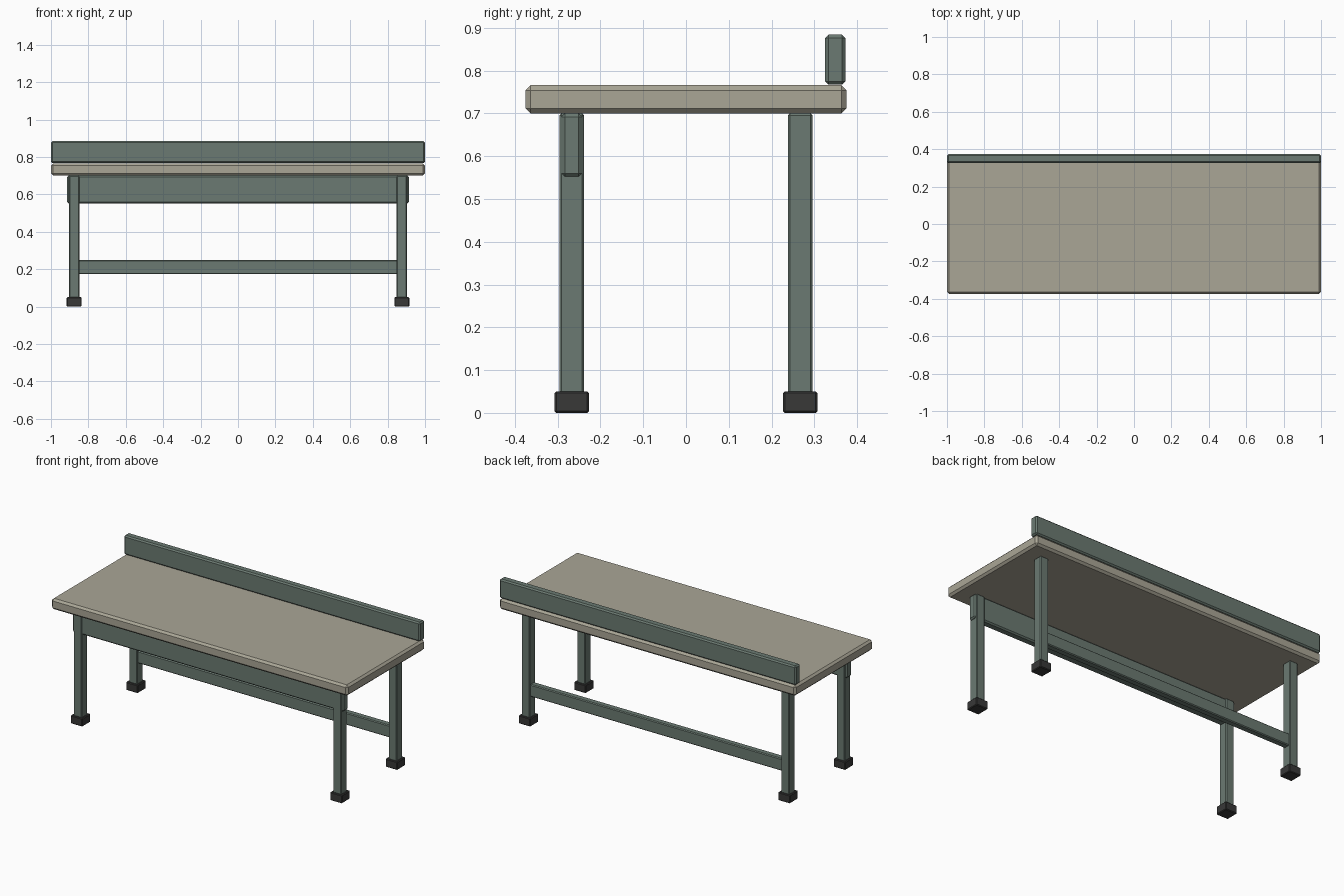
import bpy

cube = bpy.data.objects.get("Cube")
if cube:
    bpy.data.objects.remove(cube, do_unlink=True)


def make_material(name, rgb):
    mat = bpy.data.materials.new(name)
    mat.use_nodes = True
    color = (*rgb, 1)
    mat.diffuse_color = color
    bsdf = next(n for n in mat.node_tree.nodes if n.type == "BSDF_PRINCIPLED")
    bsdf.inputs["Base Color"].default_value = color
    return mat


def box(name, x, y, z, mat, chamfer):
    """Chamfered box; x, y and z are (min, max) ranges."""
    bpy.ops.mesh.primitive_cube_add(size=1, location=[sum(r) / 2 for r in (x, y, z)])
    obj = bpy.context.object
    obj.name = name
    obj.scale = [r[1] - r[0] for r in (x, y, z)]
    bpy.ops.object.transform_apply(location=False, rotation=False, scale=True)
    obj.data.materials.append(mat)
    bevel = obj.modifiers.new("Chamfer", "BEVEL")
    bevel.width = chamfer
    bevel.segments = 1
    return obj


def around(center, width):
    return center - width / 2, center + width / 2


paint = make_material("green_grey_paint", (0.147, 0.195, 0.168))
top_mat = make_material("beige_top", (0.402, 0.381, 0.305))
rubber = make_material("dark_rubber", (0.04, 0.04, 0.039))

LEG_X, LEG_Y = 0.876, 0.267
TOP_Z = 0.70

# Worktop and the board along its back edge
box("worktop", (-1, 1), (-0.375, 0.375), (TOP_Z, 0.766), top_mat, 0.012)
box("back_board", (-1, 1), (0.325, 0.373), (0.767, 0.884), paint, 0.008)

# Four legs with rubber feet
for side, sx in (("right", -1), ("left", 1)):
    for end, sy in (("front", -1), ("rear", 1)):
        x, y = sx * LEG_X, sy * LEG_Y
        box(f"{end}_{side}_leg", around(x, 0.056), around(y, 0.058), (0.03, TOP_Z), paint, 0.005)
        box(f"{end}_{side}_foot", around(x, 0.08), around(y, 0.08), (0, 0.05), rubber, 0.004)

# Front apron under the worktop and rear stretcher between the legs
box("front_apron", (-0.915, 0.915), around(-LEG_Y, 0.048), (0.552, TOP_Z), paint, 0.008)
box("rear_stretcher", (-LEG_X, LEG_X), around(LEG_Y, 0.04), (0.173, 0.248), paint, 0.005)
